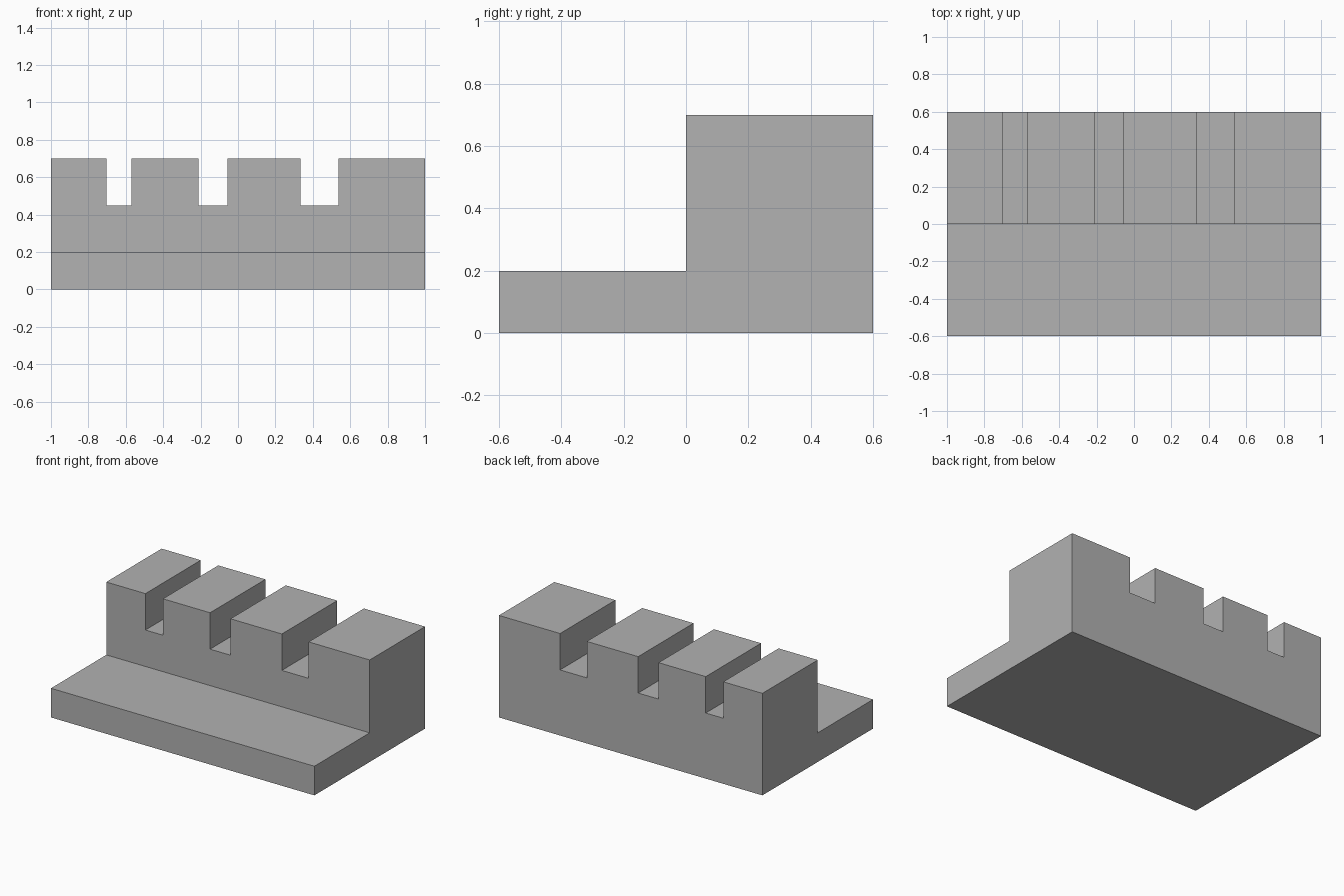
import bpy
import bmesh

cube = bpy.data.objects.get("Cube")
if cube:
    bpy.data.objects.remove(cube, do_unlink=True)

WIDTH, DEPTH = 2.0, 1.2
STEP_TOP, WALL_TOP, SLOT_FLOOR = 0.2, 0.7, 0.45
SLOTS = [(-0.703, -0.57), (-0.212, -0.057), (0.333, 0.536)]

grey = bpy.data.materials.new("plain_grey")
grey.use_nodes = True
colour = (0.445, 0.445, 0.445, 1)
grey.diffuse_color = colour
grey.node_tree.nodes["Principled BSDF"].inputs["Base Color"].default_value = colour


def extruded(name, profile, x0, x1):
    """Solid made by sweeping a (y, z) profile from x0 to x1."""
    bm = bmesh.new()
    face = bm.faces.new([bm.verts.new((x0, y, z)) for y, z in profile])
    swept = bmesh.ops.extrude_face_region(bm, geom=[face])["geom"]
    verts = [v for v in swept if isinstance(v, bmesh.types.BMVert)]
    bmesh.ops.translate(bm, verts=verts, vec=(x1 - x0, 0, 0))
    bmesh.ops.recalc_face_normals(bm, faces=bm.faces)
    mesh = bpy.data.meshes.new(name)
    bm.to_mesh(mesh)
    bm.free()
    mesh.materials.append(grey)
    obj = bpy.data.objects.new(name, mesh)
    bpy.context.collection.objects.link(obj)
    return obj


# Stepped block: low front ledge and tall back wall
back, front = DEPTH / 2, -DEPTH / 2
block = extruded("stepped_block", [
    (front, 0), (back, 0), (back, WALL_TOP),
    (0, WALL_TOP), (0, STEP_TOP), (front, STEP_TOP)], -WIDTH / 2, WIDTH / 2)

# Slots through the wall, each wider than the last
cutters = []
for x0, x1 in SLOTS:
    cutter = extruded("slot_cutter", [
        (-0.1, SLOT_FLOOR), (back + 0.1, SLOT_FLOOR),
        (back + 0.1, WALL_TOP + 0.1), (-0.1, WALL_TOP + 0.1)], x0, x1)
    cutter.hide_render = True
    cutters.append(cutter)
    cut = block.modifiers.new("slot", "BOOLEAN")
    cut.operation = "DIFFERENCE"
    cut.solver = "EXACT"
    cut.object = cutter

# Bake the cuts and drop the cutters
bpy.context.view_layer.update()
evaluated = block.evaluated_get(bpy.context.evaluated_depsgraph_get())
finished = bpy.data.meshes.new_from_object(evaluated)
block.modifiers.clear()
block.data = finished
for cutter in cutters:
    bpy.data.objects.remove(cutter, do_unlink=True)
